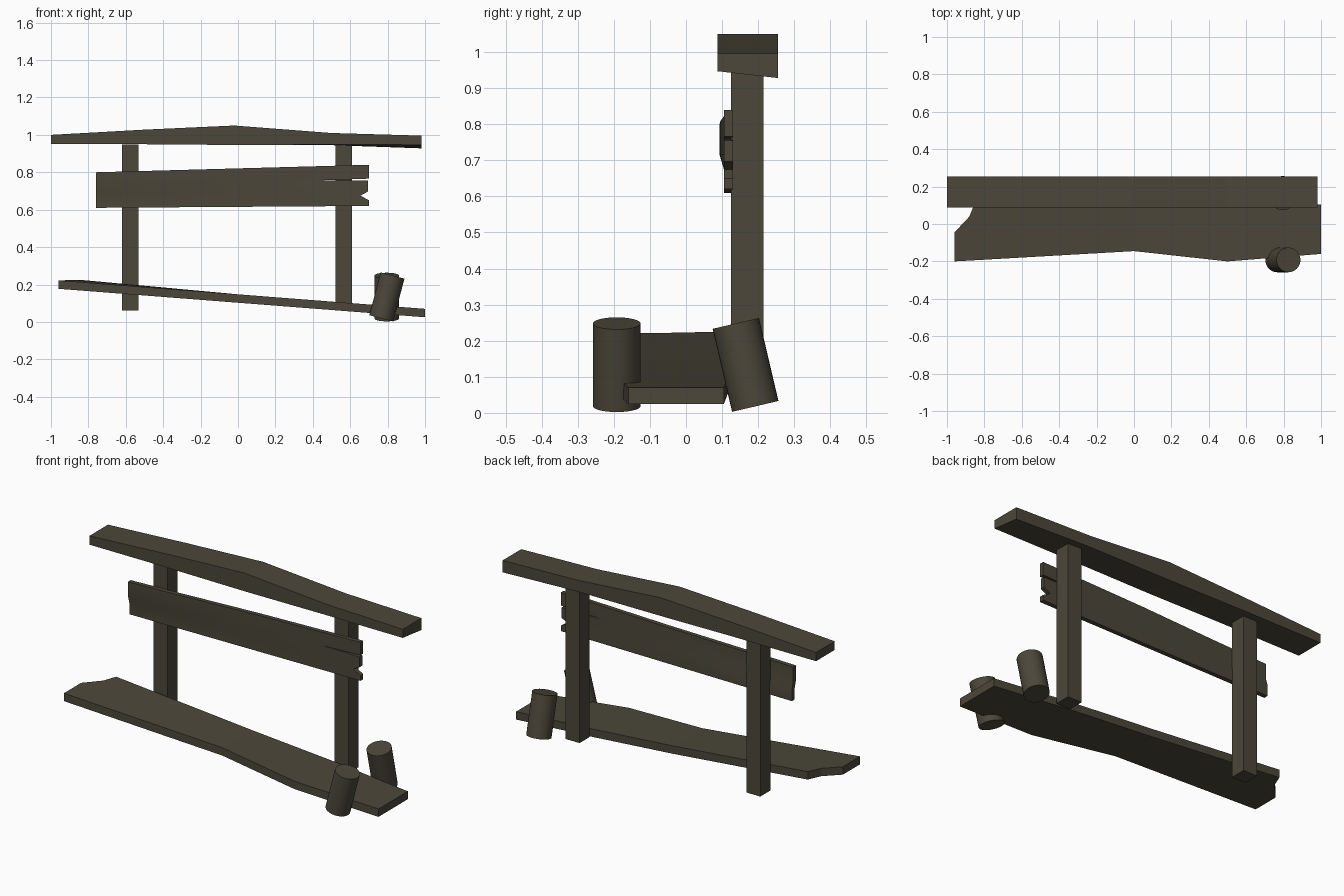
import bpy, bmesh, math
from mathutils import Vector

if "Cube" in bpy.data.objects:
    bpy.data.objects.remove(bpy.data.objects["Cube"])

wood = bpy.data.materials.new("dark weathered wood")
wood.diffuse_color = (0.072, 0.063, 0.042, 1)
wood.use_nodes = True
wood.node_tree.nodes["Principled BSDF"].inputs["Base Color"].default_value = wood.diffuse_color


def finish(bm, name, smooth=False):
    bmesh.ops.recalc_face_normals(bm, faces=bm.faces)
    me = bpy.data.meshes.new(name)
    bm.to_mesh(me)
    bm.free()
    ob = bpy.data.objects.new(name, me)
    bpy.context.collection.objects.link(ob)
    me.materials.append(wood)
    if smooth:
        bpy.ops.object.select_all(action='DESELECT')
        ob.select_set(True)
        bpy.context.view_layer.objects.active = ob
        bpy.ops.object.shade_smooth_by_angle(angle=math.radians(35))
    return ob


def slab(name, verts, faces, offset, smooth=False):
    """Sheet of faces thickened along an offset vector."""
    bm = bmesh.new()
    vs = [bm.verts.new(v) for v in verts]
    fs = [bm.faces.new([vs[i] for i in f]) for f in faces]
    new = bmesh.ops.extrude_face_region(bm, geom=fs, use_keep_orig=True)
    moved = [g for g in new["geom"] if isinstance(g, bmesh.types.BMVert)]
    bmesh.ops.translate(bm, verts=moved, vec=offset)
    return finish(bm, name, smooth)


def loft(name, rings):
    bm = bmesh.new()
    rs = [[bm.verts.new(p) for p in r] for r in rings]
    for a, b in zip(rs, rs[1:]):
        for i in range(len(a)):
            j = (i + 1) % len(a)
            bm.faces.new((a[i], a[j], b[j], b[i]))
    bm.faces.new(rs[0])
    bm.faces.new(rs[-1])
    return finish(bm, name)


def log(name, bottom, top, radius):
    bottom, top = Vector(bottom), Vector(top)
    axis = top - bottom
    bm = bmesh.new()
    bmesh.ops.create_cone(bm, cap_ends=True, segments=32, radius1=radius,
                          radius2=radius, depth=axis.length)
    bm.transform(Vector((0, 0, 1)).rotation_difference(axis).to_matrix().to_4x4())
    bmesh.ops.translate(bm, verts=bm.verts, vec=(bottom + top) / 2)
    return finish(bm, name, True)


# Top rail: x, top z, front bottom z, back bottom z
rail = [(-1, 1.0, .95, .95), (-.5, 1.028, .95, .95), (-.02, 1.05, .946, .946),
        (.5, 1.01, .948, .945), (.98, .996, .947, .928)]
loft("top_rail", [[(x, .087, fb), (x, .255, bb), (x, .255, t), (x, .087, t)]
                  for x, t, fb, bb in rail])

# Two upright posts
for side, x0, x1 in (("left", -.62, -.533), ("right", .522, .61)):
    loft(side + "_post", [[(x0, .125, z), (x1, .125, z), (x1, .215, z), (x0, .215, z)]
                          for z in (.06, .949)])

# Back board: upper left corner warps forward, right end is split
verts = []
for x, bulge in ((-.76, .012), (-.45, .01), (.05, 0)):
    top = .80 + .04 * (x + .76) / 1.46
    bot = .61 + .01 * (x + .76) / 1.46
    verts += [(x, .105, bot), (x, .105, .675), (x, .105 - bulge, .715), (x, .105 - bulge, top)]
faces = [(c * 4 + r, c * 4 + 4 + r, c * 4 + 5 + r, c * 4 + 1 + r)
         for c in range(2) for r in range(3)]
split = [(.70, .62), (.70, .65), (.655, .675), (.695, .697), (.695, .755),
         (.45, .757), (.70, .766), (.70, .84)]
verts += [(x, .105, z) for x, z in split]
faces.append((8, *range(12, 20), 11, 10, 9))
slab("back_board", verts, faces, (0, .025, 0), True)

# Slumped seat plank with a broken left corner
outline = [(-.96, -.2), (0, -.145), (.5, -.2), (1, -.16), (1, .105),
           (.5, .12), (0, .12), (-.85, .115), (-.88, .04), (-.96, -.045)]
raised = {7: .012, 8: .008}
verts = [(x, y, .222 - .0776 * (x + .96) + raised.get(i, 0))
         for i, (x, y) in enumerate(outline)]
slab("seat_plank", verts, [(0, 1, 6, 7, 8, 9), (1, 2, 5, 6), (2, 3, 4, 5)], (0, 0, -.045))

# Two leaning logs propping the low end
log("front_log", (.766, -.192, .019), (.826, -.192, .248), .066)
log("rear_log", (.795, .192, .018), (.795, .138, .248), .066)
